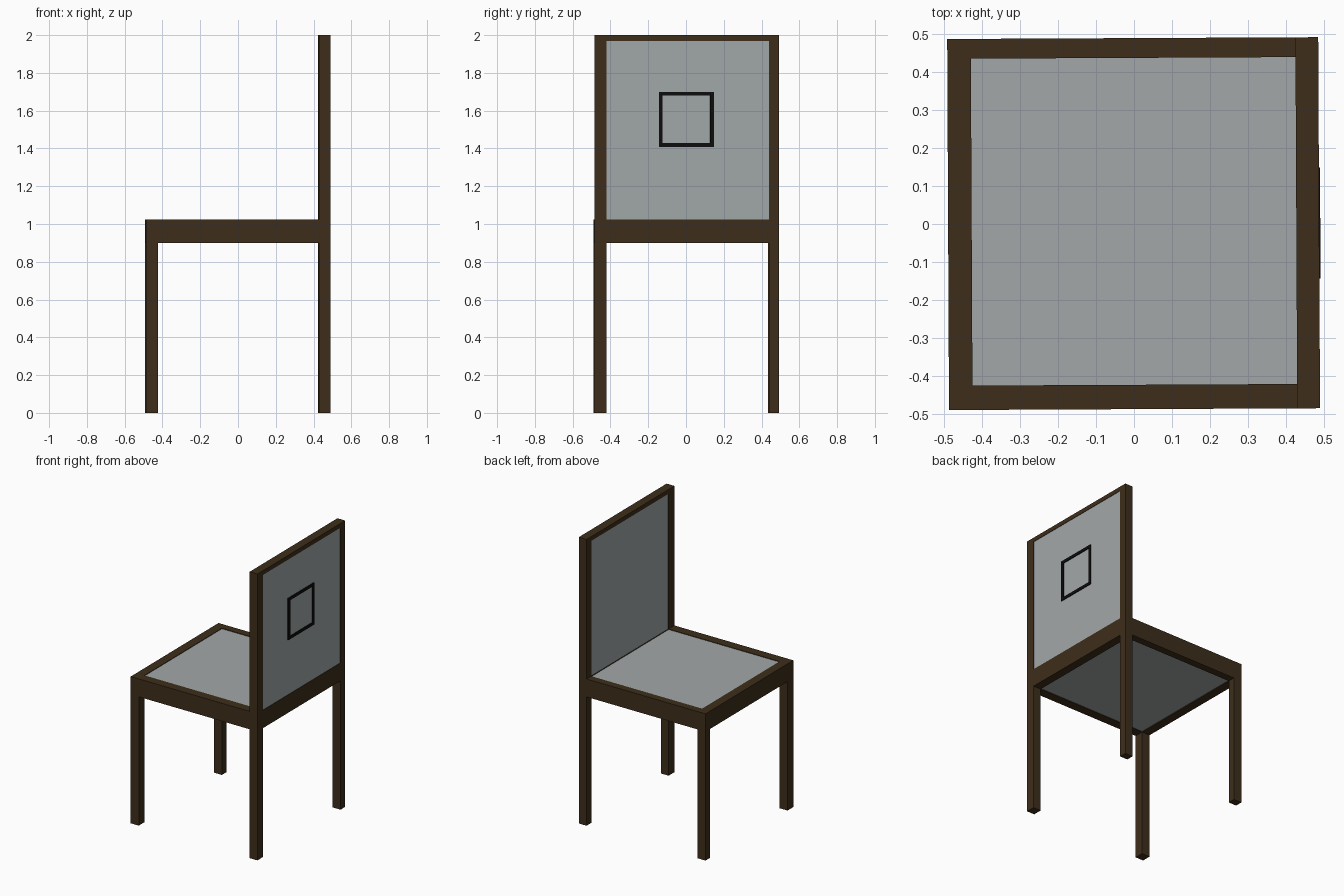
import bpy, bmesh
from math import radians
from mathutils import Matrix

if "Cube" in bpy.data.objects:
    bpy.data.objects.remove(bpy.data.objects["Cube"])

TURN = Matrix.Rotation(radians(0.28), 4, 'Z')  # the chair stands very slightly turned


def material(name, rgb):
    mat = bpy.data.materials.new(name)
    mat.diffuse_color = (*rgb, 1)
    mat.use_nodes = True
    mat.node_tree.nodes["Principled BSDF"].inputs["Base Color"].default_value = mat.diffuse_color
    return mat


wood = material("dark_wood", (0.047, 0.027, 0.011))
cloth = material("grey_cloth", (0.36, 0.39, 0.39))
black = material("black_trim", (0.004, 0.004, 0.004))


def part(name, mat, *boxes):
    """One object made of axis-aligned boxes ((x0, x1), (y0, y1), (z0, z1))."""
    bm = bmesh.new()
    for spans in boxes:
        centre = Matrix.Translation([(a + b) / 2 for a, b in spans])
        size = Matrix.Diagonal([b - a for a, b in spans] + [1])
        bmesh.ops.create_cube(bm, size=1, matrix=TURN @ centre @ size)
    mesh = bpy.data.meshes.new(name)
    bm.to_mesh(mesh)
    bm.free()
    mesh.materials.append(mat)
    obj = bpy.data.objects.new(name, mesh)
    bpy.context.collection.objects.link(obj)
    return obj


# Shared spans of the frame
FRONT, BACK = (-0.489, -0.427), (0.427, 0.487)
RIGHT, LEFT = (-0.487, -0.423), (0.437, 0.489)
MID_X, MID_Y = (FRONT[1], BACK[0]), (RIGHT[1], LEFT[0])
RAIL_Z = (0.90, 1.025)

# Legs: the pair by the backrest runs up to the top
for side, y in (("right", RIGHT), ("left", LEFT)):
    part(f"short_leg_{side}", wood, (FRONT, y, (0, RAIL_Z[1])))
    part(f"tall_leg_{side}", wood, (BACK, y, (0, 2.0)))
    part(f"side_rail_{side}", wood, (MID_X, y, RAIL_Z))

# Cross rails
part("front_rail", wood, (FRONT, MID_Y, RAIL_Z))
part("back_rail", wood, (BACK, MID_Y, RAIL_Z))
part("top_rail", wood, (BACK, MID_Y, (1.97, 2.0)))

# Upholstered panels, almost flush with the frame
part("seat_panel", cloth, (MID_X, MID_Y, (0.905, 1.021)))
part("back_panel", cloth, ((0.43, 0.484), MID_Y, (RAIL_Z[1], 1.97)))

# Square trim on the outside of the backrest
TX, R, T = (0.48, 0.49), 0.146, 0.02
Z0, Z1 = 1.408, 1.70
part("square_trim", black,
     (TX, (-R, R), (Z0, Z0 + T)), (TX, (-R, R), (Z1 - T, Z1)),
     (TX, (-R, -R + T), (Z0 + T, Z1 - T)), (TX, (R - T, R), (Z0 + T, Z1 - T)))
